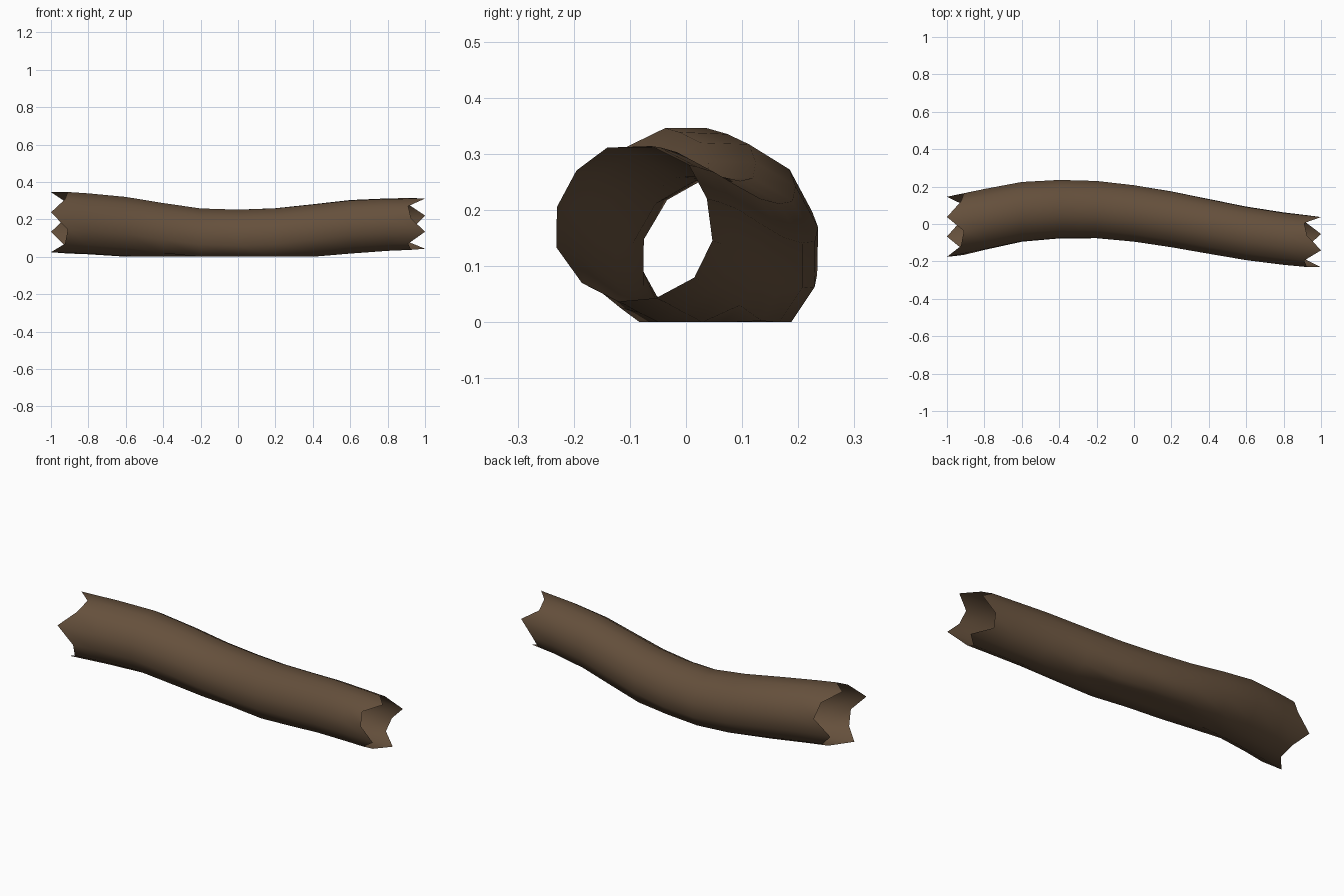
import bpy, bmesh, math

cube = bpy.data.objects.get("Cube")
if cube:
    bpy.data.objects.remove(cube, do_unlink=True)

SIDES = 12
# Evenly spaced spine stations along x: centre y, centre z, radius
SPINE = [(-0.015, 0.185, 0.169), (0.065, 0.16, 0.164), (0.077, 0.105, 0.158),
         (0.025, 0.11, 0.154), (-0.05, 0.16, 0.147), (-0.097, 0.177, 0.141)]
# Depth of the splintered rim: one tip, then two notches
JAGS = (0.0, 0.09, 0.075)


def spine(x):
    """Smoothly interpolate the centre and radius at x."""
    t = (x + 1) / 2 * (len(SPINE) - 1)
    i = min(int(t), len(SPINE) - 2)
    f = t - i
    a, b = SPINE[max(i - 1, 0)], SPINE[i]
    c, d = SPINE[i + 1], SPINE[min(i + 2, len(SPINE) - 1)]
    return [q + f / 2 * (r - p + f * (2 * p - 5 * q + 4 * r - s
            + f * (3 * (q - r) + s - p))) for p, q, r, s in zip(a, b, c, d)]


def bark_point(x, k):
    """Point k of the ring at x, flattened where it rests on the ground."""
    y, z, r = spine(x)
    angle = math.radians(15 + 3 * x + 360 * k / SIDES)
    return (x, y + r * math.cos(angle), max(0.0, z + r * math.sin(angle)))


# Bark colour
bark = bpy.data.materials.new("bark brown")
bark.use_nodes = True
bark.diffuse_color = (0.13, 0.08, 0.045, 1)
shader = bark.node_tree.nodes["Principled BSDF"]
shader.inputs["Base Color"].default_value = bark.diffuse_color
shader.inputs["Roughness"].default_value = 0.9

# Hollow log: an open tube with jagged ends
bm = bmesh.new()
columns = []
for k in range(SIDES):
    xs = [-1 + JAGS[(k + 1) % 3]]
    xs += [-0.8 + 0.2 * i for i in range(9)]
    xs.append(1 - JAGS[k % 3])
    columns.append([bm.verts.new(bark_point(x, k)) for x in xs])
for k, col in enumerate(columns):
    nxt = columns[(k + 1) % SIDES]
    for i in range(len(col) - 1):
        bm.faces.new((col[i], nxt[i], nxt[i + 1], col[i + 1])).smooth = True

# Turn faces outward
bm.normal_update()
for face in bm.faces:
    c = face.calc_center_median()
    y, z, r = spine(c.x)
    if face.normal.y * (c.y - y) + face.normal.z * (c.z - z) < 0:
        face.normal_flip()

mesh = bpy.data.meshes.new("hollow_log")
bm.to_mesh(mesh)
bm.free()
mesh.materials.append(bark)
log = bpy.data.objects.new("hollow_log", mesh)
bpy.context.collection.objects.link(log)
